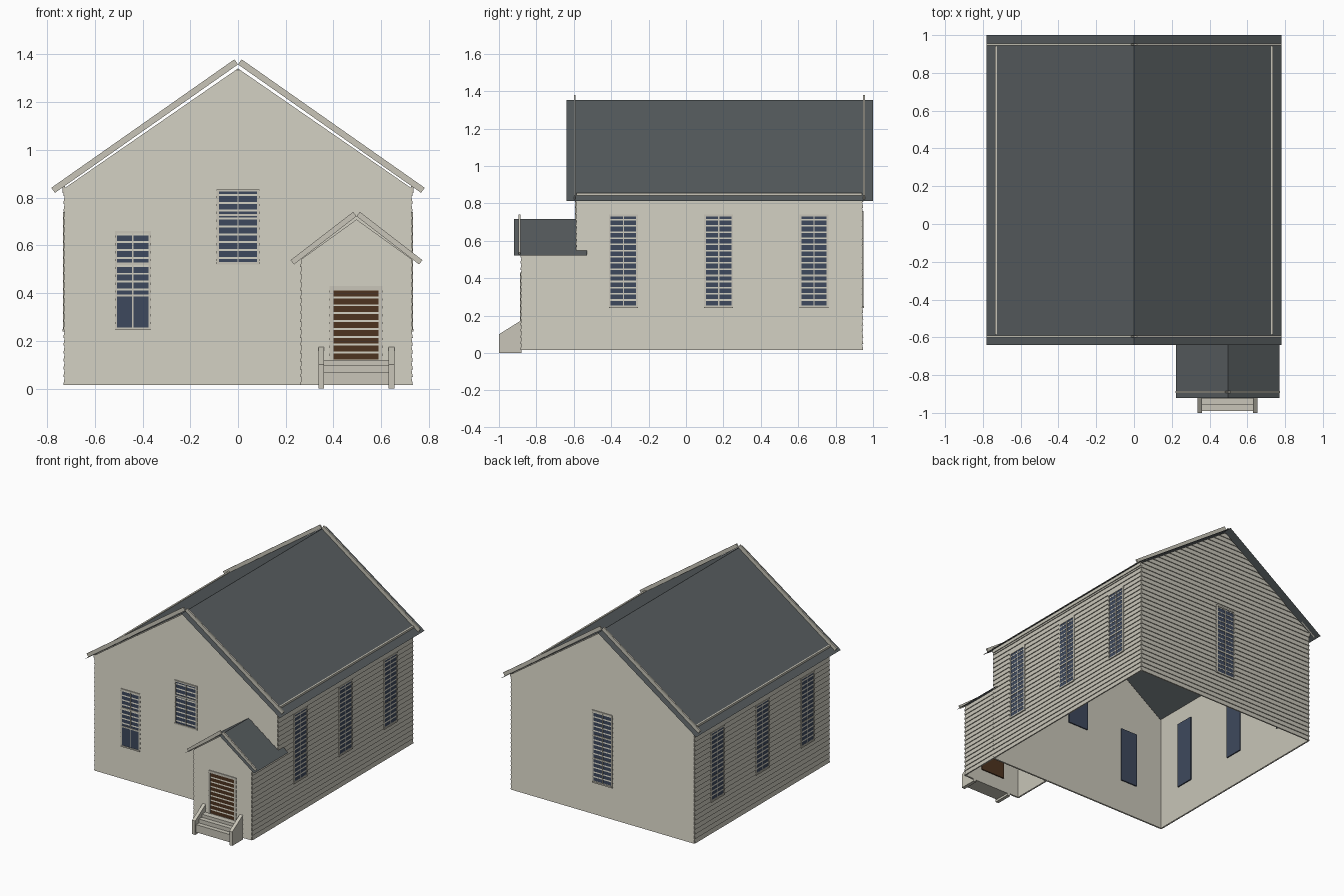
import bpy
from math import radians, hypot
from mathutils import Matrix, Vector

cube = bpy.data.objects.get("Cube")
if cube:
    bpy.data.objects.remove(cube)


def material(name, rgb):
    m = bpy.data.materials.new(name)
    m.use_nodes = True
    m.diffuse_color = (*rgb, 1)
    m.node_tree.nodes["Principled BSDF"].inputs["Base Color"].default_value = (*rgb, 1)
    return m


CREAM = material("cream paint", (0.58, 0.56, 0.48))
SLATE = material("slate grey", (0.095, 0.108, 0.114))
GLASS = material("dark blue glass", (0.048, 0.066, 0.11))
WOOD = material("brown wood", (0.075, 0.034, 0.014))

BASE, ROW, LIP = 0.015, 0.033, 0.006


def mesh(name, verts, faces, mat, place=None):
    me = bpy.data.meshes.new(name)
    me.from_pydata(verts, [], faces)
    me.materials.append(mat)
    ob = bpy.data.objects.new(name, me)
    if place:
        ob.matrix_world = place
    bpy.context.collection.objects.link(ob)
    return ob


def prism(name, profile, a, b, mat, axis="y", place=None):
    """Extrude a 2D profile (x,z for axis y; y,z for axis x) from a to b."""
    def put(p, t):
        return (p[0], t, p[1]) if axis == "y" else (t, p[0], p[1])
    n = len(profile)
    verts = [put(p, t) for t in (a, b) for p in profile]
    faces = [list(range(n))[::-1], list(range(n, 2 * n))]
    faces += [(i, (i + 1) % n, n + (i + 1) % n, n + i) for i in range(n)]
    if axis == "x":
        faces = [list(f)[::-1] for f in faces]
    faces = [list(f)[::-1] for f in faces]
    return mesh(name, verts, faces, mat, place)


def box(name, x0, x1, y0, y1, z0, z1, mat, place=None):
    return prism(name, [(x0, z0), (x1, z0), (x1, z1), (x0, z1)], y0, y1, mat, "y", place)


# Walls are built in a local frame: u along the wall, -y outward
def wall(name, loc, turn, half, rows, slope=0):
    place = Matrix.Translation(Vector(loc)) @ Matrix.Rotation(radians(turn), 4, "Z")
    eave = BASE + rows * ROW
    top = eave + slope * half

    def width(z):
        return half if z <= eave + 1e-5 else (top - z) / slope

    verts, faces = [], []
    z = BASE
    while z < top - 1e-4:
        z1 = min(z + ROW, top)
        w0, w1, k = width(z), width(z1), len(verts)
        verts += [(-w0, 0, z), (w0, 0, z), (-w0, -LIP, z), (w0, -LIP, z),
                  (-w1, 0, z1), (w1, 0, z1)]
        faces += [(k, k + 1, k + 3, k + 2), (k + 2, k + 3, k + 5, k + 4),
                  (k, k + 2, k + 4), (k + 1, k + 5, k + 3)]
        z = z1
    mesh(name + "_siding", verts, faces, CREAM, place)
    outline = [(-half, BASE), (half, BASE), (half, eave)]
    outline += [(0, top)] if slope else []
    outline += [(-half, eave)]
    mesh(name + "_lining", [(x, 0.004, z) for x, z in outline],
         [range(len(outline))], CREAM, place)
    return place


def frame(name, place, u0, u1, z0, z1, w, depth):
    for side, x in (("left", u0 - w), ("right", u1)):
        box(f"{name}_{side}_casing", x, x + w, -depth, 0, z0, z1, CREAM, place)
    box(name + "_head_casing", u0 - w, u1 + w, -depth, 0, z1, z1 + w, CREAM, place)


def window(name, place, u, z0, z1, w, bars, proud_sash=False):
    h = w / 2
    box(name + "_glass", u - h, u + h, -0.0045, 0.012, z0, z1, GLASS, place)
    if proud_sash:
        box(name + "_lower_glass", u - h, u + h, -0.0063, 0, z0, bars[0], GLASS, place)
    frame(name, place, u - h, u + h, z0, z1, 0.01, 0.008)
    box(name + "_sill", u - h - 0.01, u + h + 0.01, -0.01, 0, z0 - 0.01, z0, CREAM, place)
    box(name + "_mullion", u - 0.003, u + 0.003, -0.0068, 0, z0, z1, CREAM, place)
    for b in bars:
        box(name + "_rail", u - h, u + h, -0.0075, 0, b - 0.005, b + 0.005, CREAM, place)


def gable_roof(name, x, half, y0, y1, ridge, eave):
    verts = [(x + s * half, y, ridge if s == 0 else eave) for y in (y0, y1) for s in (-1, 0, 1)]
    mesh(name, verts, [(0, 1, 4, 3), (1, 2, 5, 4)], SLATE)


def rake_boards(name, x, half, low, high, thick, y0, y1):
    """Pair of sloping boards meeting at the ridge."""
    length = hypot(half, high - low)
    nx, nz = thick * (high - low) / length, thick * half / length
    for side, s in (("left", 1), ("right", -1)):
        pts = [(half, low), (half + nx, low + nz), (nx, high + nz), (0, high)]
        pts = [(x + s * px, pz) for px, pz in pts]
        prism(f"{name}_{side}", pts[::s], y0, y1, CREAM)


# Main hall
FRONT, BACK, SIDE = -0.585, 0.942, 0.726
mid, half_len = (FRONT + BACK) / 2, (BACK - FRONT) / 2
front = wall("front_wall", (0, FRONT, 0), 0, SIDE, 25, 0.69)
back = wall("back_wall", (0, BACK, 0), 180, SIDE, 25, 0.69)
for side, s in (("left", 1), ("right", -1)):
    place = wall(side + "_wall", (s * SIDE, mid, 0), 90 * s, half_len, 25)
    for i, y in enumerate((-0.335, 0.175, 0.685)):
        window(f"{side}_window_{i + 1}", place, s * (y - mid), 0.25, 0.73, 0.135, [0.415])
    x = s * 0.73
    box(side + "_eave_strip", x - 0.006, x + 0.006, FRONT, BACK, 0.82, 0.856, CREAM)
window("front_low_window", front, -0.44, 0.255, 0.65, 0.132, [0.39, 0.523], True)
window("front_high_window", front, 0, 0.53, 0.825, 0.16, [0.727])
window("back_window", back, 0, 0.25, 0.75, 0.14, [0.415, 0.58])

gable_roof("main_roof", 0, 0.78, -0.64, 1.0, 1.352, 0.812)
rake_boards("front_rake", 0, 0.767, 0.82, 1.358, 0.026, -0.6, -0.59)
rake_boards("back_rake", 0, 0.767, 0.82, 1.358, 0.026, 0.946, 0.956)

# Entry porch
PX, PY, PHALF = 0.4965, -0.88, 0.23
porch = wall("porch_front_wall", (PX, PY, 0), 0, PHALF, 16, 0.72)
depth = (FRONT - PY) / 2
for side, s in (("left", 1), ("right", -1)):
    wall(f"porch_{side}_wall", (PX + s * PHALF, PY + depth, 0), 90 * s, depth, 16)
gable_roof("porch_roof", PX, 0.274, -0.92, -0.53, 0.717, 0.52)
rake_boards("porch_rake", PX, 0.262, 0.52, 0.722, 0.023, -0.895, -0.885)

# Door
box("door", -0.096, 0.092, -0.0045, 0.012, 0.11, 0.41, WOOD, porch)
frame("door", porch, -0.096, 0.092, 0.015, 0.412, 0.017, 0.008)

# Steps with sloping side walls
for i, (y, z) in enumerate(((-0.99, 0.07), (-0.958, 0.098), (-0.925, 0.12))):
    box(f"step_{i + 1}", 0.355, 0.635, y, PY, BASE, z, CREAM)
for side, x in (("left", 0.631), ("right", 0.337)):
    prism(f"step_wall_{side}", [(-1, 0), (PY, 0), (PY, 0.175), (-1, 0.1)],
          x, x + 0.024, CREAM, "x")
